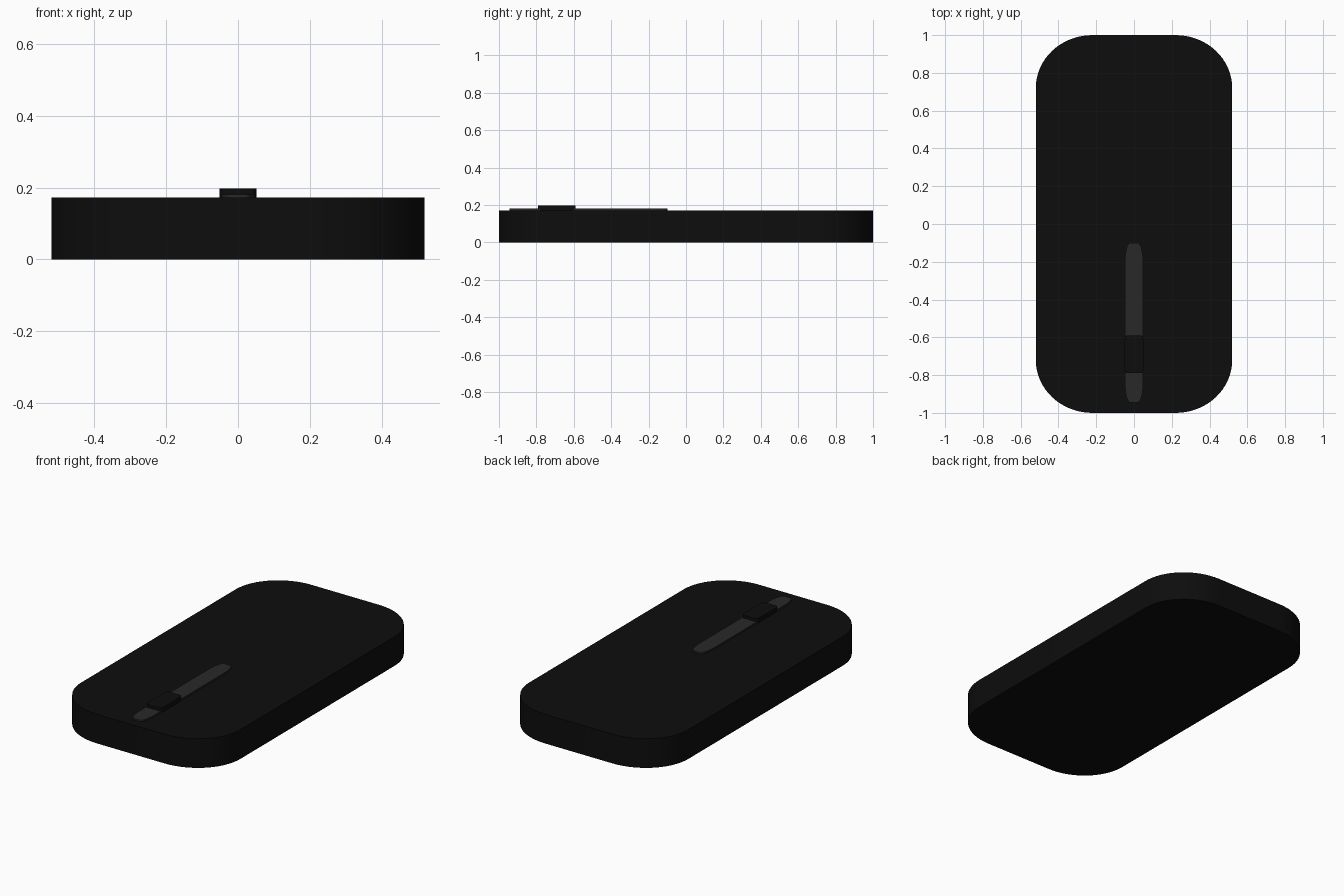
import bpy, bmesh, math

if "Cube" in bpy.data.objects:
    bpy.data.objects.remove(bpy.data.objects["Cube"])


def material(name, value):
    m = bpy.data.materials.new(name)
    m.diffuse_color = (value, value, value, 1)
    m.use_nodes = True
    m.node_tree.nodes["Principled BSDF"].inputs["Base Color"].default_value = m.diffuse_color
    return m


def rounded_slab(name, x, y0, y1, z0, z1, rx, ry, steps, mat):
    """Flat slab with elliptical vertical corners, extruded from z0 to z1."""
    corners = [(x - rx, y1 - ry, 0), (-x + rx, y1 - ry, 90),
               (-x + rx, y0 + ry, 180), (x - rx, y0 + ry, 270)]
    bm = bmesh.new()
    outline = []
    for cx, cy, start in corners:
        for i in range(steps + 1):
            a = math.radians(start + 90 * i / steps)
            outline.append(bm.verts.new((cx + rx * math.cos(a), cy + ry * math.sin(a), z0)))
    base = bm.faces.new(outline)
    top = bmesh.ops.extrude_face_region(bm, geom=[base], use_keep_orig=True)["geom"]
    for v in top:
        if isinstance(v, bmesh.types.BMVert):
            v.co.z = z1
    bmesh.ops.recalc_face_normals(bm, faces=bm.faces)
    mesh = bpy.data.meshes.new(name)
    bm.to_mesh(mesh)
    bm.free()
    mesh.materials.append(mat)
    ob = bpy.data.objects.new(name, mesh)
    bpy.context.collection.objects.link(ob)
    bpy.ops.object.select_all(action='DESELECT')
    ob.select_set(True)
    bpy.context.view_layer.objects.active = ob
    bpy.ops.object.shade_smooth_by_angle(angle=math.radians(35))
    return ob


black = material("black_plastic", 0.004)
grey = material("dark_grey_plastic", 0.022)

# Main housing
rounded_slab("body", 0.52, -1.0, 1.0, 0.0, 0.172, 0.30, 0.28, 16, black)
# Slider track
rounded_slab("slider_track", 0.048, -0.945, -0.10, 0.15, 0.181, 0.028, 0.10, 8, grey)
# Slider button
rounded_slab("slider_button", 0.051, -0.79, -0.59, 0.15, 0.198, 0.015, 0.025, 6, black)
